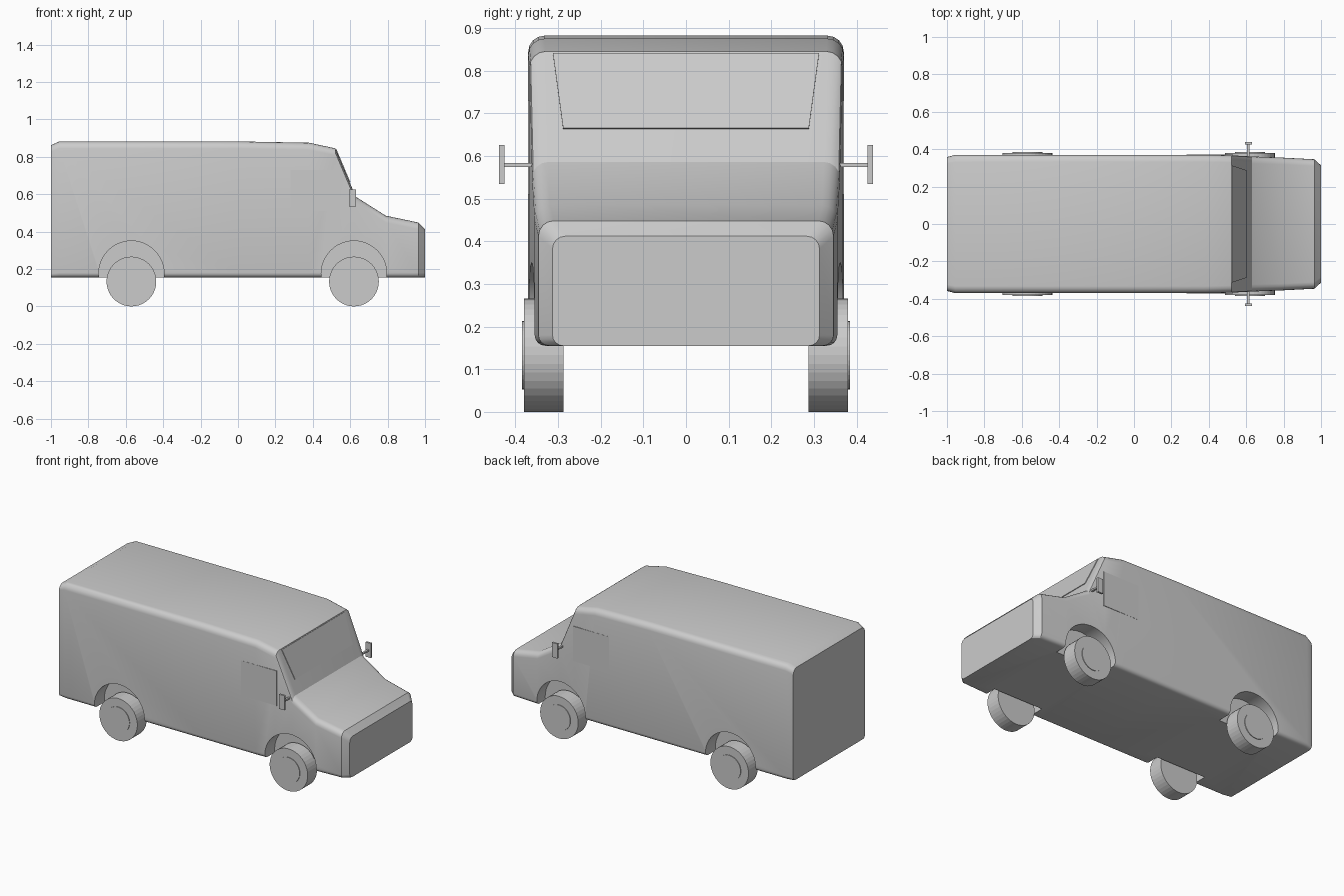
import bpy, bmesh, math
from mathutils import Vector, Matrix

if "Cube" in bpy.data.objects:
    bpy.data.objects.remove(bpy.data.objects["Cube"])

FLOOR = 0.155
AXLES = {"rear": -0.57, "front": 0.62}


def finish(name, bm):
    bmesh.ops.recalc_face_normals(bm, faces=bm.faces)
    me = bpy.data.meshes.new(name)
    bm.to_mesh(me)
    bm.free()
    ob = bpy.data.objects.new(name, me)
    bpy.context.collection.objects.link(ob)
    return ob


def activate(ob):
    bpy.ops.object.select_all(action='DESELECT')
    ob.select_set(True)
    bpy.context.view_layer.objects.active = ob


def box(name, lo, hi):
    lo, hi = Vector(lo), Vector(hi)
    bm = bmesh.new()
    bmesh.ops.create_cube(bm, size=1, matrix=Matrix.Translation((lo + hi) / 2)
                          @ Matrix.Diagonal((*(hi - lo), 1)))
    return finish(name, bm)


def disc(name, x, z, r, y0, y1, sides=40):
    bm = bmesh.new()
    m = Matrix.Translation((x, (y0 + y1) / 2, z)) @ Matrix.Rotation(math.pi / 2, 4, 'X')
    bmesh.ops.create_cone(bm, cap_ends=True, segments=sides, radius1=r, radius2=r,
                          depth=abs(y1 - y0), matrix=m)
    return finish(name, bm)


def section(x, w, top, rt, rb, seg=4):
    """Rounded rectangle across the van at one station."""
    pts = []
    for cy, cz, r, start in ((w - rt, top - rt, rt, 0), (rt - w, top - rt, rt, 90),
                             (rb - w, FLOOR + rb, rb, 180), (w - rb, FLOOR + rb, rb, 270)):
        for i in range(seg + 1):
            a = math.radians(start + 90 * i / seg)
            pts.append((x, cy + r * math.cos(a), cz + r * math.sin(a)))
    return pts


# Body lofted from tail to nose: x, half width, roof height, top and bottom radius
stations = [(-1.0, 0.358, 0.862, 0.035, 0.02), (-0.955, 0.37, 0.882, 0.038, 0.025),
            (0.0, 0.37, 0.882, 0.038, 0.025), (0.38, 0.37, 0.875, 0.038, 0.025),
            (0.52, 0.367, 0.845, 0.038, 0.025), (0.63, 0.361, 0.586, 0.038, 0.025),
            (0.79, 0.355, 0.485, 0.036, 0.025), (0.965, 0.346, 0.448, 0.036, 0.025),
            (1.0, 0.313, 0.412, 0.03, 0.025)]
bm = bmesh.new()
rings = [[bm.verts.new(p) for p in section(*s)] for s in stations]
for a, b in zip(rings, rings[1:]):
    for i in range(len(a)):
        j = (i + 1) % len(a)
        bm.faces.new((a[i], a[j], b[j], b[i]))
bm.faces.new(rings[0])
bm.faces.new(rings[-1])
body = finish("van_body", bm)

# Wheel arches cut into both sides
for x in AXLES.values():
    for s in (-1, 1):
        cutter = disc("arch_cutter", x, 0.175, 0.175, s * 0.27, s * 0.5, 48)
        cutter.hide_render = True
        mod = body.modifiers.new("arch", 'BOOLEAN')
        mod.operation = 'DIFFERENCE'
        mod.solver = 'EXACT'
        mod.object = cutter
        activate(body)
        bpy.ops.object.modifier_apply(modifier=mod.name)
        bpy.data.objects.remove(cutter)
activate(body)
bpy.ops.object.shade_smooth_by_angle(angle=math.radians(25))

# Windshield pane lying just proud of the slope
slope = Vector((0.11, 0, -0.259))
normal = Vector((0.259, 0, 0.11)).normalized()
bm = bmesh.new()
layers = []
for off in (-0.004, 0.004):
    ring = []
    for t, y in ((0.02, -0.312), (0.02, 0.312), (0.7, 0.288), (0.7, -0.288)):
        p = Vector((0.52, y, 0.845)) + slope * t + normal * off
        ring.append(bm.verts.new(p))
    layers.append(ring)
bm.faces.new(layers[0])
bm.faces.new(layers[1])
for i in range(4):
    j = (i + 1) % 4
    bm.faces.new((layers[0][i], layers[0][j], layers[1][j], layers[1][i]))
finish("windshield", bm)

for s, side in ((-1, "right"), (1, "left")):
    def span(y0, y1):
        return sorted((s * y0, s * y1))

    # Door window
    y0, y1 = span(0.35, 0.371)
    box(side + "_door_window", (0.28, y0, 0.51), (0.53, y1, 0.73))
    # Mirror arm and plate
    y0, y1 = span(0.34, 0.428)
    box(side + "_mirror_arm", (0.605, y0, 0.574), (0.617, y1, 0.584))
    y0, y1 = span(0.426, 0.438)
    box(side + "_mirror", (0.593, y0, 0.534), (0.631, y1, 0.626))
    # Wheels and hubs
    for end, x in AXLES.items():
        disc(f"{end}_{side}_wheel", x, 0.133, 0.133, s * 0.287, s * 0.38)
        disc(f"{end}_{side}_hub", x, 0.133, 0.08, s * 0.37, s * 0.384)
